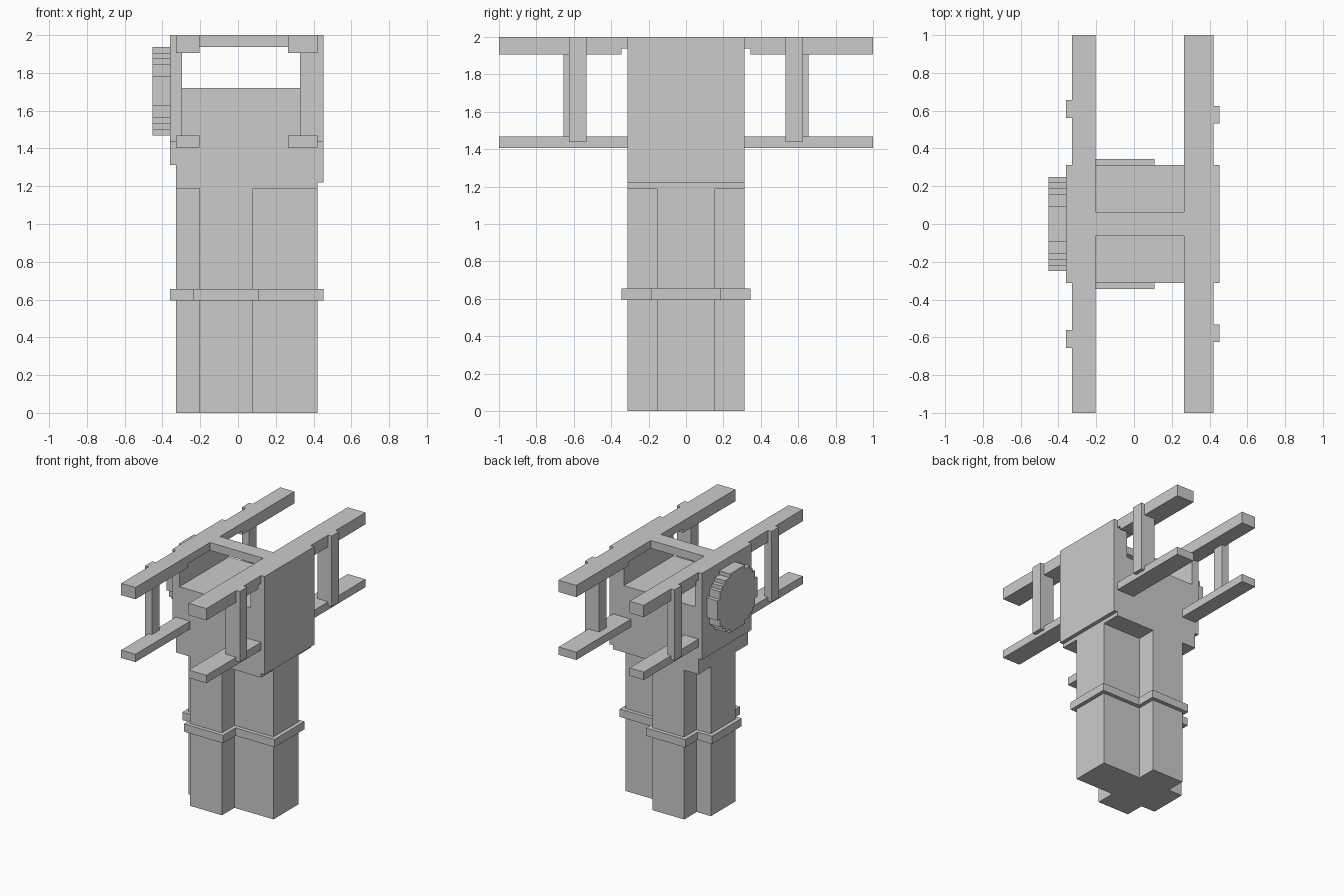
import bpy, bmesh
from mathutils import Vector

if "Cube" in bpy.data.objects:
    bpy.data.objects.remove(bpy.data.objects["Cube"])

U = 1 / 32  # the model sits on a grid of 1/32 unit


def prism(name, pts, lo, hi, axis):
    """Extrude a 2D profile (grid units) along axis: 'z' takes (x, y), 'x' takes (y, z)."""
    def place(p, d):
        return Vector((p[0], p[1], d) if axis == 'z' else (d, p[0], p[1])) * U
    bm = bmesh.new()
    face = bm.faces.new([bm.verts.new(place(p, lo)) for p in pts])
    new = bmesh.ops.extrude_face_region(bm, geom=[face])['geom']
    shift = place((0, 0), hi - lo)
    bmesh.ops.translate(bm, vec=shift, verts=[v for v in new if isinstance(v, bmesh.types.BMVert)])
    bmesh.ops.recalc_face_normals(bm, faces=bm.faces)
    mesh = bpy.data.meshes.new(name)
    bm.to_mesh(mesh)
    bm.free()
    ob = bpy.data.objects.new(name, mesh)
    bpy.context.collection.objects.link(ob)
    return ob


def box(name, x, y, z, mirror=False):
    ob = prism(name, [(x[0], y[0]), (x[1], y[0]), (x[1], y[1]), (x[0], y[1])], z[0], z[1], 'z')
    if mirror:  # copy to the other side of y = 0
        mod = ob.modifiers.new("mirror_y", 'MIRROR')
        mod.use_axis = (False, True, False)
    return ob


def cross(name, z, g=0):
    """Plus-shaped section, grown outward by g."""
    x0, x1, x2, x3 = -10.5 - g, -6.5 - g, 2.5 + g, 13.5 + g
    a, b = 5 + g, 10 + g
    pts = [(x1, -b), (x2, -b), (x2, -a), (x3, -a), (x3, a), (x2, a),
           (x2, b), (x1, b), (x1, a), (x0, a), (x0, -a), (x1, -a)]
    return prism(name, pts, z[0], z[1], 'z')


# Column with band
cross("column", (0, 38))
cross("column_band", (19, 21), 1)

# Head block and side plates
box("head_block", (-10.5, 13.5), (-10, 10), (38, 55))
box("left_plate", (-11.5, -9.5), (-10, 10), (42, 64))
box("right_plate", (10.5, 14.5), (-10, 10), (39, 64))

# Rails and posts on each side
for side, rail_x, post_x, post_y in (("left", (-10.5, -6.5), (-11.5, -9.5), (18, 21)),
                                     ("right", (8.5, 13.5), (10.5, 14.5), (17, 20))):
    # upper rail is thinner in the middle
    prism(side + "_upper_rail",
          [(-32, 61), (-11, 61), (-11, 62), (11, 62), (11, 61), (32, 61), (32, 64), (-32, 64)],
          rail_x[0], rail_x[1], 'x')
    box(side + "_lower_rail", rail_x, (10, 32), (45, 47), True)
    box(side + "_post", post_x, post_y, (46, 64), True)

# Bar joining the upper rails
box("cross_bar", (-6.5, 8.5), (-2, 2), (62, 64))

# Stepped round wheel on the left plate
steps = [(8, 2.5), (7, 4.5), (6, 5.5), (5, 6.5), (3, 7.5)]
quarter = [(8, 2.5)]
for (_, h0), (w1, h1) in zip(steps, steps[1:]):
    quarter += [(w1, h0), (w1, h1)]
half = quarter + [(-w, h) for w, h in reversed(quarter)]
outline = half + [(-w, -h) for w, h in half]
prism("wheel", [(w, h + 54.5) for w, h in outline], -14.5, -11.5, 'x')
